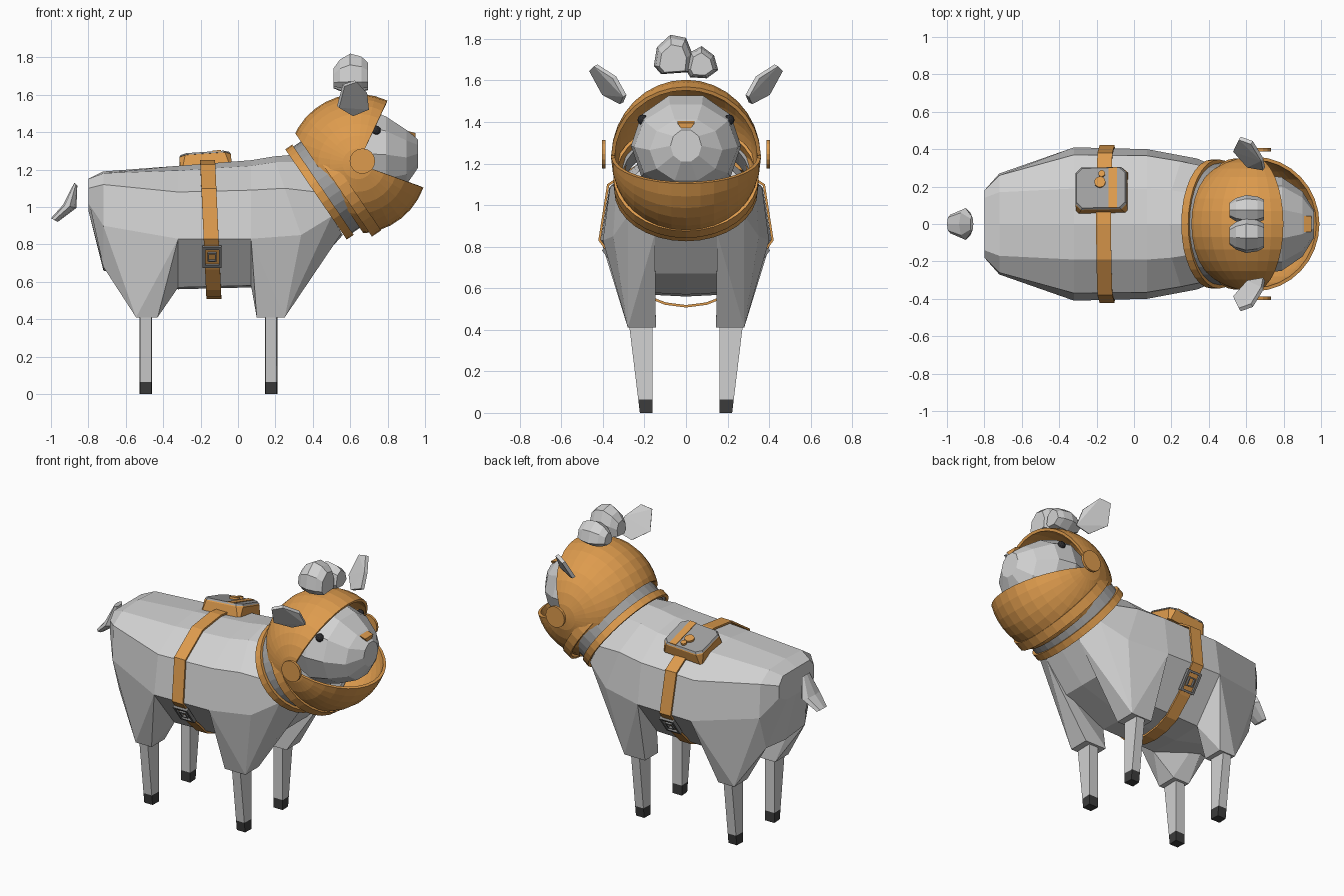
import bpy, bmesh, math
from mathutils import Vector, Matrix

if "Cube" in bpy.data.objects:
    bpy.data.objects.remove(bpy.data.objects["Cube"])


def material(name, r, g, b):
    m = bpy.data.materials.new(name)
    m.diffuse_color = (r, g, b, 1)
    m.use_nodes = True
    m.node_tree.nodes["Principled BSDF"].inputs["Base Color"].default_value = m.diffuse_color
    return m


WOOL = material("wool white", .64, .64, .64)
ORANGE = material("suit orange", .73, .33, .075)
GREY = material("trim grey", .35, .35, .35)
HOOF = material("hoof charcoal", .045, .045, .045)
EYE = material("eye black", .025, .025, .028)
BUCKLE = material("buckle grey", .22, .22, .22)


def finish(bm, name, mat, mirror=False, thick=0):
    bmesh.ops.recalc_face_normals(bm, faces=bm.faces[:])
    me = bpy.data.meshes.new(name)
    bm.to_mesh(me)
    bm.free()
    me.materials.append(mat)
    ob = bpy.data.objects.new(name, me)
    bpy.context.collection.objects.link(ob)
    if thick:
        s = ob.modifiers.new("thickness", 'SOLIDIFY')
        s.thickness, s.offset = thick, -1
    if mirror:
        ob.modifiers.new("mirror", 'MIRROR').use_axis = (False, True, False)
        ob.modifiers["mirror"].use_mirror_merge = False
    return ob


def hull(name, pts, mat, mirror=False):
    bm = bmesh.new()
    for p in pts:
        bm.verts.new(p)
    bmesh.ops.convex_hull(bm, input=bm.verts[:])
    junk = [v for v in bm.verts if not v.link_faces]
    bmesh.ops.delete(bm, geom=junk, context='VERTS')
    return finish(bm, name, mat, mirror)


def loft(name, rings, mat, closed=True, caps=True, mirror=False, thick=0):
    bm = bmesh.new()
    vs = [[bm.verts.new(p) for p in r] for r in rings]
    n = len(vs[0])
    for a, b in zip(vs, vs[1:]):
        for i in range(n if closed else n - 1):
            j = (i + 1) % n
            bm.faces.new((a[i], a[j], b[j], b[i]))
    if caps:
        bm.faces.new(vs[0])
        bm.faces.new(vs[-1])
    return finish(bm, name, mat, mirror, thick)


def box(x0, x1, y0, y1, z0, z1):
    return [(x, y, z) for x in (x0, x1) for y in (y0, y1) for z in (z0, z1)]


def circle(n):
    return [(math.cos(2 * math.pi * i / n), math.sin(2 * math.pi * i / n)) for i in range(n)]


def both_sides(half):
    # full closed loop from a half section running top centre to bottom centre
    return half + [(x, -y, z) for x, y, z in half[-2:0:-1]]


# Torso: half sections of (y, z), each with a station x and a forward lean
sections = [
    (-.8, 0, [(0, 1.15), (.14, 1.15), (.18, 1.1), (.18, 1.02), (.1, .98), (0, .98)]),
    (-.72, 0, [(0, 1.19), (.17, 1.18), (.26, 1.12), (.27, .9), (.2, .68), (0, .66)]),
    (-.32, 0, [(0, 1.22), (.19, 1.195), (.37, 1.08), (.41, .83), (.2, .57), (0, .56)]),
    (.07, 0, [(0, 1.25), (.19, 1.22), (.365, 1.09), (.4, .83), (.2, .58), (0, .57)]),
    (.25, .35, [(0, 1.27), (.18, 1.24), (.335, 1.1), (.35, .85), (.2, .67), (0, .67)]),
    (.41, .6, [(0, 1.28), (.16, 1.24), (.3, 1.08), (.28, .95), (.15, .86), (0, .85)]),
]
loft("torso", [both_sides([(x + k * (1.1 - z), y, z) for y, z in h]) for x, k, h in sections], WOOL)

# Woolly thighs tapering to cuffs, sharing the torso's corner points
hull("rear_thigh", [(-.795, .17, 1.02), (-.72, .27, .9), (-.72, .2, .68), (-.32, .41, .83),
                    (-.32, .2, .57)]
     + box(-.545, -.43, .145, .28, .41, .42), WOOL, True)
hull("front_thigh", [(.07, .4, .83), (.07, .2, .58), (.5, .28, .95), (.554, .15, .86),
                     (.4, .17, .67), (.3375, .35, .85)]
     + box(.1, .25, .145, .28, .41, .42), WOOL, True)


# Legs and hooves
def slab(x, z):
    t = z / .41
    y1 = .222 + .05 * t
    return [(x - .033, .162, z), (x + .033, .162, z), (x + .03, y1, z), (x - .03, y1, z)]


for name, x in (("rear", -.493), ("front", .177)):
    loft(name + "_leg", [slab(x, .065), slab(x, .43)], WOOL, mirror=True)
    loft(name + "_hoof", [slab(x, 0), slab(x, .065)], HOOF, mirror=True)

# Tail: bent tuft, rings of centre x, z, half depth, slope, half width
tail = [(-.867, 1.122, .008, -.008, .04), (-.9, 1.003, .036, -.008, .085),
        (-.982, .93, .018, -.01, .05)]
loft("tail", [[(x + d * c, w * s, z + k * c) for c, s in circle(8)]
              for x, z, d, k, w in tail], WOOL)

# Head: rings along x as (x, centre z, half width, half height)
head = [(.44, 1.3, .13, .13), (.54, 1.29, .22, .2), (.67, 1.285, .265, .255), (.79, 1.28, .25, .215),
        (.9, 1.265, .175, .155), (.962, 1.285, .075, .08)]
loft("head", [[(x, w * c, cz + h * s) for c, s in circle(10)] for x, cz, w, h in head], WOOL)
loft("nose", [[(x, -.042, 1.413 - d), (x, .042, 1.413 - d), (x, .025, 1.372), (x, -.025, 1.372)]
              for x, d in ((.88, 0), (.95, .018))], ORANGE)
bm = bmesh.new()
bmesh.ops.create_icosphere(bm, subdivisions=2, radius=.026, matrix=Matrix.Translation((.738, .208, 1.41)))
finish(bm, "eye", EYE, True)

# Helmet: sphere shell around the y axis, open wedge in front, cut off at the neck
AX, UP, SIDE = Vector((.826, 0, .563)), Vector((-.563, 0, .826)), Vector((0, 1, 0))
CEN, R = Vector((.641, 0, 1.231)), .373
bm = bmesh.new()
rows = []
for i in range(27):
    a = math.radians(65 + 275 * i / 26)
    rows.append([bm.verts.new(CEN + R * Vector((math.sin(t) * math.cos(a), -math.cos(t) * .965,
                                               math.sin(t) * math.sin(a))))
                 for t in (math.pi * (j + .15) / 16.3 for j in range(17))])
for a, b in zip(rows, rows[1:]):
    for j in range(16):
        bm.faces.new((a[j], a[j + 1], b[j + 1], b[j]))
bmesh.ops.bisect_plane(bm, geom=bm.verts[:] + bm.edges[:] + bm.faces[:],
                       plane_co=CEN - AX * .185, plane_no=-AX, clear_outer=True)
bmesh.ops.recalc_face_normals(bm, faces=bm.faces[:])
f = max(bm.faces, key=lambda q: q.calc_center_median().z)
flip = f.normal.z < 0
helmet = finish(bm, "helmet", ORANGE, thick=.018)
if flip:
    helmet.data.flip_normals()


# Neck collars, tilted bands
def band(name, t0, t1, r, w, mat, drop=0, thick=.02):
    c = Vector((.417, 0, 1.067)) - UP * drop
    loft(name, [[c + AX * t + UP * (r * a) + SIDE * (w * b) for a, b in circle(32)]
                for t in (t0, t1)], mat, caps=False, thick=thick)


band("neck_collar", 0, .045, .292, .345, ORANGE)
band("neck_seal", .01, .125, .28, .325, GREY)
band("helmet_collar", .12, .18, .32, .35, ORANGE, .035, .015)

# Ear covers on the helmet
loft("helmet_disc", [[(.665 + .068 * c, y, 1.245 + .068 * s) for c, s in circle(16)]
                     for y in (.388, .405)], ORANGE, mirror=True)

# Ears: thin pointed leaves, leaning outward and twisted
leaf = [(.63, .435, 1.672), (.565, .458, 1.65), (.685, .345, 1.615),
        (.535, .395, 1.535), (.695, .295, 1.525), (.61, .31, 1.49)]
ear_n = Vector((.48, .77, -.43)) * .011
hull("ear", [Vector(p) + ear_n * s for p in leaf for s in (-1, 1)], WOOL, True)


# Wool tufts on top of the head: profile in y, z with bevelled ends
def tuft(name, prof):
    cy = sum(p[0] for p in prof) / len(prof)
    cz = 1.66
    loft(name, [[(x, cy + (y - cy) * k, cz + (z - cz) * k) for y, z in prof]
                for x, k in ((.51, .5), (.545, .8), (.6, 1), (.66, .9), (.695, .7))], WOOL)


tuft("large_tuft", [(-.155, 1.67), (-.14, 1.76), (-.075, 1.82), (0, 1.805), (.03, 1.73), (.02, 1.64), (-.12, 1.63)])
tuft("small_tuft", [(0, 1.65), (.02, 1.735), (.075, 1.765), (.135, 1.72), (.155, 1.65), (.1, 1.61), (.02, 1.615)])

# Belly strap: a loop just outside the torso
strap = [(0, 1.25), (.19, 1.226), (.38, 1.1), (.422, .83), (.3, .665), (.19, .555), (.1, .52), (0, .507)]
half = [(-.162 + .045 * (1.24 - z), y, z) for y, z in strap]
loft("strap", [[(x + d, y, z) for x, y, z in both_sides(half)] for d in (-.04, .04)],
     ORANGE, caps=False, thick=.012)

# Buckle frames on the strap
down = Vector((0, -.122, -.165)).normalized()
out = Vector((0, .82, -.58)).normalized()
mid = Vector((-.138, .356, .735))
bm = bmesh.new()
for cx, cd, hx, hd in ((-.044, 0, .007, .065), (.044, 0, .007, .065), (0, -.06, .051, .007),
                       (0, .06, .051, .007), (0, -.025, .022, .004), (0, .025, .022, .004),
                       (-.02, 0, .004, .025), (.02, 0, .004, .025)):
    m = Matrix((Vector((1, 0, 0)) * hx * 2, down * hd * 2, out * .022)).transposed().to_4x4()
    bmesh.ops.create_cube(bm, size=1, matrix=Matrix.Translation(mid + Vector((cx, 0, 0)) + down * cd) @ m)
finish(bm, "buckle", BUCKLE, True)

# Back pack with chamfered corners, a stripe and two knobs, leaning outward
tilt = (Matrix.Translation((-.172, .175, 1.2)) @ Matrix.Rotation(math.radians(-16), 4, 'X')
        @ Matrix.Rotation(math.radians(-4), 4, 'Y'))


def oct_ring(hx, hy, c, z):
    return [(hx, hy - c, z), (hx - c, hy, z), (c - hx, hy, z), (-hx, hy - c, z),
            (-hx, c - hy, z), (c - hx, -hy, z), (hx - c, -hy, z), (hx, c - hy, z)]


parts = [loft("pack", [oct_ring(.138, .118, .012, -.015), oct_ring(.138, .118, .03, .05),
                       oct_ring(.13, .112, .03, .06)], ORANGE),
         loft("pack_lid", [oct_ring(.137, .117, .03, .056), oct_ring(.13, .11, .03, .067)], GREY),
         hull("pack_stripe", box(.04, .085, -.112, .112, .06, .071), ORANGE)]
for name, x, y, r in (("large_knob", -.005, .03, .03), ("small_knob", .005, .077, .018)):
    parts.append(loft(name, [[(x + r * c, y + r * s, z) for c, s in circle(12)]
                             for z in (.062, .08)], ORANGE))
for p in parts:
    p.data.transform(tilt)
